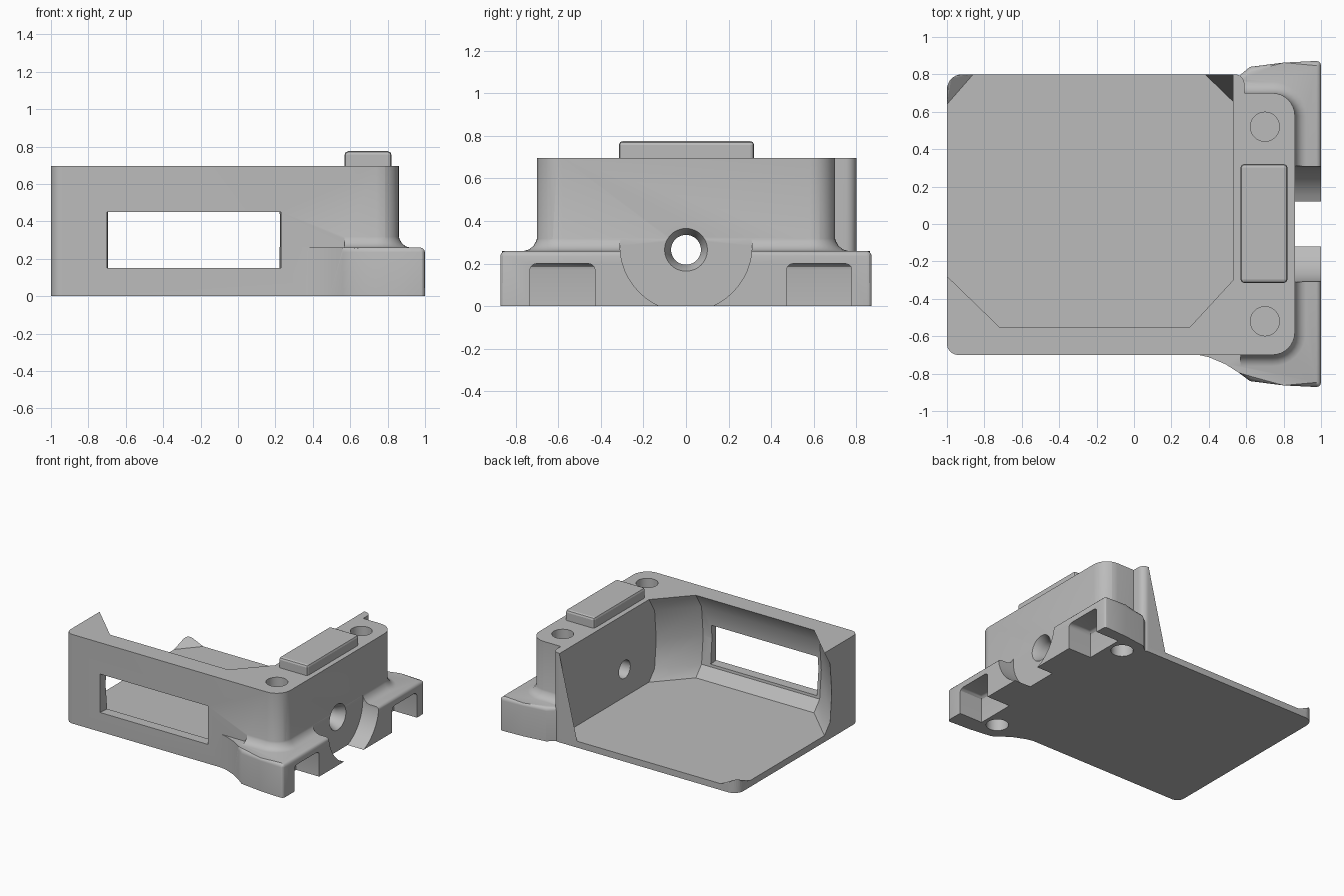
import bpy, bmesh, math

cube = bpy.data.objects.get("Cube")
if cube:
    bpy.data.objects.remove(cube, do_unlink=True)

TOP, FLOOR, FOOT = 0.695, 0.05, 0.26

grey = bpy.data.materials.new("plain grey")
grey.use_nodes = True
grey.diffuse_color = (0.5, 0.5, 0.5, 1)
grey.node_tree.nodes["Principled BSDF"].inputs["Base Color"].default_value = (0.5, 0.5, 0.5, 1)


def finish(name, bm):
    bmesh.ops.recalc_face_normals(bm, faces=bm.faces)
    mesh = bpy.data.meshes.new(name)
    bm.to_mesh(mesh)
    bm.free()
    mesh.materials.append(grey)
    ob = bpy.data.objects.new(name, mesh)
    bpy.context.collection.objects.link(ob)
    return ob


def loft(layers):
    """Closed solid through stacked (outline, z) layers."""
    bm = bmesh.new()
    rings = [[bm.verts.new((x, y, z)) for x, y in pts] for pts, z in layers]
    n = len(rings[0])
    for a, b in zip(rings, rings[1:]):
        for i in range(n):
            j = (i + 1) % n
            bm.faces.new((a[i], a[j], b[j], b[i]))
    bm.faces.new(rings[0])
    bm.faces.new(rings[-1])
    return bm


def hull(points):
    bm = bmesh.new()
    for p in points:
        bm.verts.new(p)
    res = bmesh.ops.convex_hull(bm, input=bm.verts)
    loose = [g for g in res["geom_interior"] if isinstance(g, bmesh.types.BMVert)]
    bmesh.ops.delete(bm, geom=loose, context="VERTS")
    return bm


def box(x0, x1, y0, y1, z0, z1, bevel=0):
    bm = hull([(x, y, z) for x in (x0, x1) for y in (y0, y1) for z in (z0, z1)])
    bmesh.ops.dissolve_limit(bm, angle_limit=0.01, verts=bm.verts, edges=bm.edges)
    if bevel:
        bmesh.ops.bevel(bm, geom=bm.edges[:], offset=bevel, segments=2,
                        profile=0.5, affect="EDGES")
    return bm


def arc(cx, cy, r, start, steps=8):
    """Quarter circle, counter-clockwise from start degrees."""
    angles = [math.radians(start + 90 * i / steps) for i in range(steps + 1)]
    return [(cx + r * math.cos(a), cy + r * math.sin(a)) for a in angles]


def circle(cx, cy, r, n=32):
    return [(cx + r * math.cos(2 * math.pi * i / n),
             cy + r * math.sin(2 * math.pi * i / n)) for i in range(n)]


def bore_x(y, z, sections):
    """Solid of revolution along x from (x, radius) sections."""
    bm = loft([(circle(0, 0, r, 48), x) for x, r in sections])
    for v in bm.verts:
        v.co = (v.co.z, v.co.x + y, v.co.y + z)
    return bm


def combine(target, bm, operation):
    tool = finish("helper", bm)
    tool.hide_render = True
    mod = target.modifiers.new("shape", "BOOLEAN")
    mod.operation, mod.solver, mod.object = operation, "EXACT", tool
    bpy.context.view_layer.objects.active = target
    bpy.ops.object.modifier_apply(modifier=mod.name)
    bpy.data.objects.remove(tool, do_unlink=True)


# Main housing with rounded corners and a stepped back edge
outline = (arc(-0.94, -0.64, 0.06, 180) + arc(0.74, -0.58, 0.12, 270)
           + arc(0.74, 0.58, 0.12, 0) + [(0.59, 0.7)]
           + arc(0.54, 0.75, 0.05, 0) + arc(-0.92, 0.72, 0.08, 90))
housing = finish("housing", loft([(outline, 0), (outline, TOP)]))

# Flared mounting feet with softened top edges
side = [(0.3, 0.69), (0.4, 0.712), (0.49, 0.75), (0.56, 0.795),
        (0.62, 0.84), (0.8, 0.863), (1, 0.873)]
back = [(0.5, 0.69), (0.56, 0.79)] + side[4:]
foot_plan = [(x, -y) for x, y in side] + back[::-1]
foot = loft([(foot_plan, 0), (foot_plan, FOOT)])
soft = [e for e in foot.edges
        if all(v.co.x > 0.55 for v in e.verts)
        and (all(v.co.z > 0.2 for v in e.verts)
             or all(v.co.x > 0.99 for v in e.verts) and abs(e.verts[0].co.z - e.verts[1].co.z) > 0.1)]
bmesh.ops.bevel(foot, geom=soft, offset=0.025, segments=3, profile=0.5, affect="EDGES")
combine(housing, foot, "UNION")

# Curved blend where the housing rises from the feet


def blend_ring(d):
    r = 0.12 + d
    return ([(0.57, -0.7 - d)] + arc(0.74, -0.58, r, 270)
            + arc(0.74, 0.58, r, 0) + [(0.57, 0.7 + d)])


blend = [(0.06, 0.2), (0.06, FOOT), (0.035, 0.267), (0.015, 0.285), (0.004, 0.305), (-0.004, 0.33)]
combine(housing, loft([(blend_ring(d), z) for d, z in blend]), "UNION")


# Open cavity, bulging between floor and rim
def cavity_ring(b):
    return [(0.53, 1), (0.53, -0.3 - b), (0.3, -0.55 - b), (-0.72, -0.55 - b),
            (-1.2, -0.085 - b), (-1.2, 1)]


combine(housing, loft([(cavity_ring(b), z) for b, z in
                       [(0, FLOOR), (0.07, 0.13), (0.09, 0.35), (0.07, 0.58), (0, TOP), (0, 0.8)]]),
        "DIFFERENCE")

# Front window, narrowing slightly inwards
combine(housing, hull([(x, y, z) for z in (0.15, 0.45) for x, y in
                       [(-0.705, -0.75), (0.235, -0.75), (-0.68, -0.45), (0.205, -0.45)]]),
        "DIFFERENCE")

# Round clearance between the feet and the countersunk side bore
combine(housing, bore_x(0, 0.285, [(0.861, 0.31), (1.1, 0.31)]), "DIFFERENCE")
combine(housing, bore_x(0, 0.265, [(0.4, 0.07), (0.8, 0.07), (0.87, 0.105)]), "DIFFERENCE")

# Foot pockets, top screw holes and underside holes
for s, mid in ((-1, -0.58), (1, 0.625)):
    pocket = box(0.8, 1.1, mid - 0.153, mid + 0.153, -0.1, 0.2)
    edges = [e for e in pocket.edges if all(v.co.z > 0.1 for v in e.verts)]
    bmesh.ops.bevel(pocket, geom=edges, offset=0.03, segments=3, profile=0.5, affect="EDGES")
    combine(housing, pocket, "DIFFERENCE")
    top_hole = circle(0.7, s * 0.52, 0.078)
    combine(housing, loft([(top_hole, 0.5), (top_hole, 0.8)]), "DIFFERENCE")
    low_hole = circle(0.69, s * 0.69, 0.08)
    combine(housing, loft([(low_hole, -0.1), (low_hole, 0.15)]), "DIFFERENCE")

# Corner gussets on the open back edge
finish("tall_corner_gusset", hull([(0.535, 0.8, TOP), (0.38, 0.8, FLOOR), (0.535, 0.65, FLOOR),
                                   (0.535, 0.8, 0.04)]))
rim = arc(-0.92, 0.72, 0.08, 90)
low = [(-1, 0.64, FLOOR), (-0.86, 0.8, FLOOR)] + [(x, y, 0.04) for x, y in rim]
low += [(x, y, 0.07 + 0.035 * math.sin(math.pi * i / 8)) for i, (x, y) in enumerate(rim)]
finish("low_corner_gusset", hull(low))

# Raised key on the top face
key = finish("top_key", box(0.57, 0.82, -0.315, 0.32, 0.66, 0.775, 0.018))

# Smooth the rounded areas and keep the edges crisp
bpy.ops.object.select_all(action="DESELECT")
housing.select_set(True)
bpy.context.view_layer.objects.active = housing
bpy.ops.object.shade_smooth_by_angle(angle=math.radians(30))
